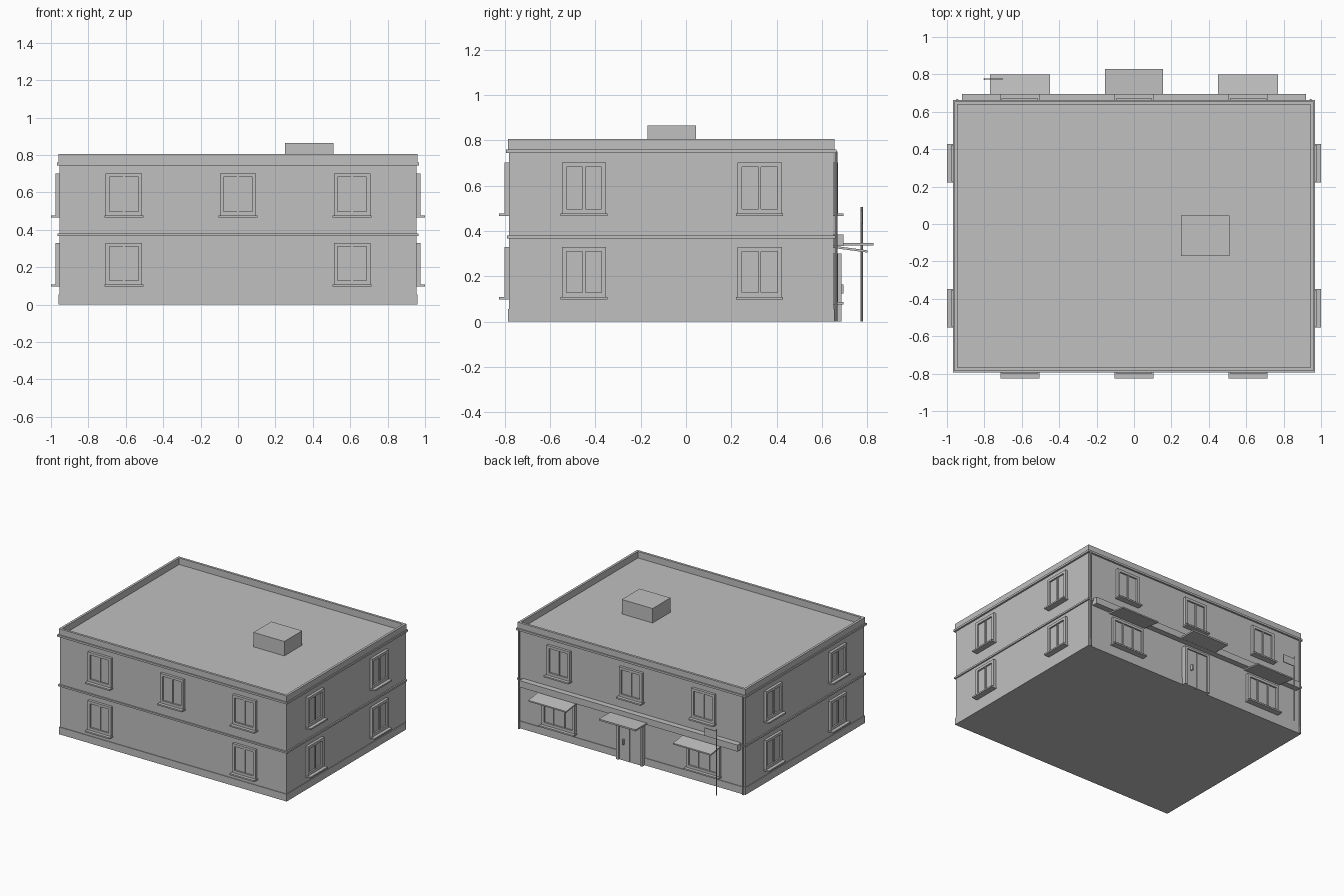
import bpy, bmesh, math
from mathutils import Matrix, Vector

cube = bpy.data.objects.get("Cube")
if cube:
    bpy.data.objects.remove(cube, do_unlink=True)

grey = bpy.data.materials.new("plain_grey")
grey.use_nodes = True
COLOUR = (0.53, 0.53, 0.53, 1)
grey.diffuse_color = COLOUR
grey.node_tree.nodes["Principled BSDF"].inputs["Base Color"].default_value = COLOUR

CY = -0.065            # centre of the building in y
HX, HY = 0.955, 0.715  # half size of the walls


def finish(name, bm):
    bmesh.ops.recalc_face_normals(bm, faces=bm.faces)
    mesh = bpy.data.meshes.new(name)
    bm.to_mesh(mesh)
    bm.free()
    mesh.materials.append(grey)
    obj = bpy.data.objects.new(name, mesh)
    bpy.context.collection.objects.link(obj)
    return obj


def add_box(bm, x0, x1, y0, y1, z0, z1):
    size = Matrix.Diagonal((x1 - x0, y1 - y0, z1 - z0, 1))
    mid = Matrix.Translation(((x0 + x1) / 2, (y0 + y1) / 2, (z0 + z1) / 2))
    return bmesh.ops.create_cube(bm, size=1, matrix=mid @ size)["verts"]


def box(name, *limits):
    bm = bmesh.new()
    add_box(bm, *limits)
    return finish(name, bm)


def slab(name, out, z0, z1):
    return box(name, -HX - out, HX + out, CY - HY - out, CY + HY + out, z0, z1)


def ring(name, outer, inner, z0, z1):
    """Rectangular hollow band around the walls."""
    bm = bmesh.new()
    loops = []
    for out, z in ((outer, z0), (outer, z1), (inner, z1), (inner, z0)):
        loops.append([bm.verts.new((sx * (HX + out), CY + sy * (HY + out), z))
                      for sx, sy in ((-1, -1), (1, -1), (1, 1), (-1, 1))])
    for i in range(4):
        a, b = loops[i], loops[(i + 1) % 4]
        for j in range(4):
            k = (j + 1) % 4
            bm.faces.new((a[j], a[k], b[k], b[j]))
    return finish(name, bm)


def rod(name, x, y, z0, z1, radius):
    bm = bmesh.new()
    bmesh.ops.create_cone(bm, cap_ends=True, segments=8, radius1=radius, radius2=radius,
                          depth=z1 - z0, matrix=Matrix.Translation((x, y, (z0 + z1) / 2)))
    return finish(name, bm)


def window(name, place, width, z0, z1, bars):
    """Frame, glass, bars and sill; outward is local -y."""
    w, t = width / 2, 0.02
    bm = bmesh.new()
    add_box(bm, -w, w, -0.008, 0.005, z0, z1)
    for s in (-1, 1):
        a, b = sorted((s * w, s * (w - t)))
        add_box(bm, a, b, -0.02, 0, z0, z1)
    add_box(bm, -w + t, w - t, -0.02, 0, z1 - t, z1)
    add_box(bm, -w + t, w - t, -0.02, 0, z0, z0 + t)
    for i in range(bars):
        x = -w + width * (i + 1) / (bars + 1)
        add_box(bm, x - 0.006, x + 0.006, -0.015, 0, z0 + t, z1 - t)
    add_box(bm, -w - 0.006, w + 0.006, -0.045, 0, z0 - 0.011, z0)
    bm.transform(place)
    return finish(name, bm)


def on_wall(x, y, angle):
    return Matrix.Translation((x, y, 0)) @ Matrix.Rotation(math.radians(angle), 4, "Z")


# Walls, plinth, floor band, roof edge
slab("walls", 0, 0, 0.755)
slab("plinth", 0.005, 0, 0.055)
ring("floor_band", 0.01, -0.01, 0.367, 0.38)
ring("cornice", 0.014, -0.01, 0.745, 0.76)
ring("parapet", 0.006, -0.012, 0.755, 0.805)
box("roof_hatch", 0.25, 0.51, -0.17, 0.045, 0.75, 0.865)

# Windows on all four walls
LOW, HIGH = (0.108, 0.33), (0.477, 0.702)
FRONT, BACK = CY - HY, CY + HY
for x in (-0.61, 0, 0.61):
    window("front_upper_window", on_wall(x, FRONT, 0), 0.195, *HIGH, 1)
    window("back_upper_window", on_wall(x, BACK, 180), 0.195, *HIGH, 1)
    if x:
        window("front_lower_window", on_wall(x, FRONT, 0), 0.195, *LOW, 1)
        window("shop_window", on_wall(x, BACK, 180), 0.28, 0.088, 0.30, 2)
for y in (-0.45, 0.325):
    for z in (LOW, HIGH):
        window("left_window", on_wall(HX, y, 90), 0.195, *z, 1)
        window("right_window", on_wall(-HX, y, -90), 0.195, *z, 1)

# Back fascia, awnings and door canopy
box("fascia_board", -0.92, 0.92, BACK, 0.694, 0.335, 0.385)
for s in (-1, 1):
    bm = bmesh.new()
    for v in add_box(bm, s * 0.61 - 0.16, s * 0.61 + 0.16, BACK, 0.80, 0.325, 0.335):
        if v.co.y > 0.7:
            v.co.z -= 0.02
    finish("awning", bm)
    rod("drainpipe", s * 0.945, BACK + 0.012, 0, 0.75, 0.007)
box("door_canopy", -0.155, 0.155, BACK, 0.828, 0.336, 0.348)

# Double entrance door
for s in (-1, 1):
    a, b = sorted((s * 0.09, s * 0.11))
    box("door_jamb", a, b, BACK, 0.685, 0, 0.30)
    a, b = sorted((s * 0.002, s * 0.09))
    box("door_leaf", a, b, BACK, 0.675, 0, 0.285)
box("door_lintel", -0.09, 0.09, BACK, 0.685, 0.285, 0.30)
box("door_handle", 0.045, 0.055, 0.67, 0.694, 0.125, 0.165)

# Street sign
rod("sign_pole", -0.80, 0.775, 0, 0.505, 0.005)
box("sign_plate", -0.80, -0.70, 0.772, 0.778, 0.43, 0.49)
